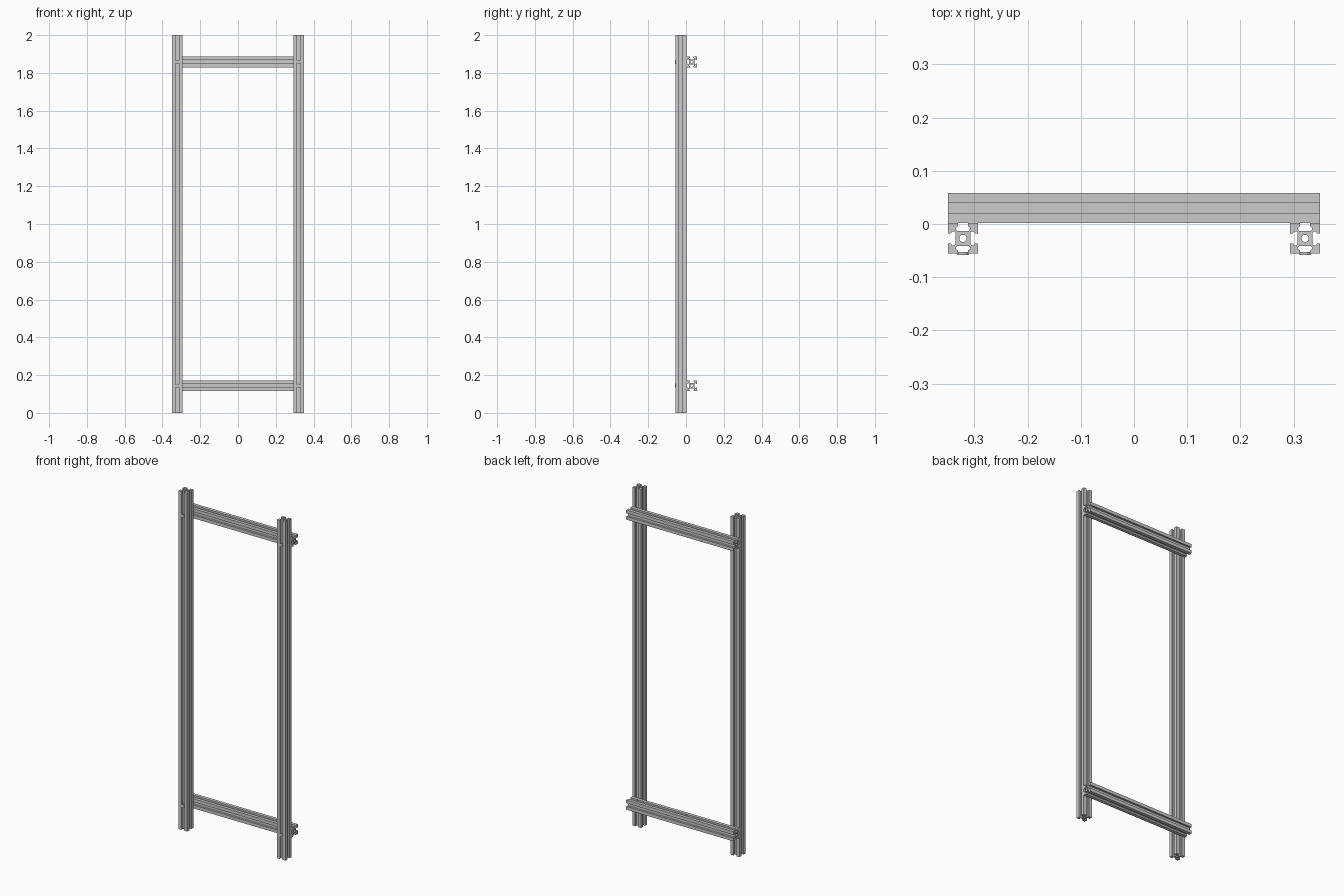
import bpy
from math import pi, cos, sin

if "Cube" in bpy.data.objects:
    bpy.data.objects.remove(bpy.data.objects["Cube"])

S = 0.057          # profile width
H = S / 2
Y_JOINT = 0.0015   # plane where posts meet rails
RAIL_Z = (0.144, 1.858)
POST_X = 0.35 - H


def outline():
    # one side of the slotted section, repeated four times around the centre
    side = [(H, H), (0.0095, H), (0.0095, 0.0225), (0.013, 0.0205), (0.013, 0.0165), (0.011, 0.014),
            (-0.011, 0.014), (-0.013, 0.0165), (-0.013, 0.0205), (-0.0095, 0.0225), (-0.0095, H)]
    pts = []
    for k in range(4):
        c, s = round(cos(k * pi / 2)), round(sin(k * pi / 2))
        pts += [(c * x - s * y, s * x + c * y) for x, y in side]
    return pts


def extrusion(name, length, loc, rot=(0, 0, 0)):
    cu = bpy.data.curves.new(name, 'CURVE')
    cu.dimensions = '2D'
    cu.fill_mode = 'BOTH'
    cu.extrude = length / 2
    bore = [(0.0068 * cos(2 * pi * i / 24), 0.0068 * sin(2 * pi * i / 24)) for i in range(24)]
    for loop in (outline(), bore):
        sp = cu.splines.new('POLY')
        sp.points.add(len(loop) - 1)
        for p, (x, y) in zip(sp.points, loop):
            p.co = (x, y, 0, 1)
        sp.use_cyclic_u = True
    ob = bpy.data.objects.new(name, cu)
    bpy.context.collection.objects.link(ob)
    ob.location, ob.rotation_euler = loc, rot
    bpy.ops.object.select_all(action='DESELECT')
    ob.select_set(True)
    bpy.context.view_layer.objects.active = ob
    bpy.ops.object.convert(target='MESH')
    bpy.ops.object.shade_smooth_by_angle(angle=pi / 7)


# upright posts and the round fastener heads in their front slots
for side, sx in (("left", -1), ("right", 1)):
    extrusion(f"{side}_post", 2.0, (sx * POST_X, Y_JOINT - H, 1.0))
    for level, z in zip(("lower", "upper"), RAIL_Z):
        bpy.ops.mesh.primitive_cylinder_add(vertices=24, radius=0.0105, depth=0.006,
                                            location=(sx * POST_X, -0.0555, z), rotation=(pi / 2, 0, 0))
        bpy.context.object.name = f"{side}_{level}_bolt_head"
        bpy.ops.object.shade_smooth_by_angle(angle=pi / 7)

# cross rails behind the posts
for level, z in zip(("lower", "upper"), RAIL_Z):
    extrusion(f"{level}_rail", 0.7, (0, Y_JOINT + H, z), (0, pi / 2, 0))
